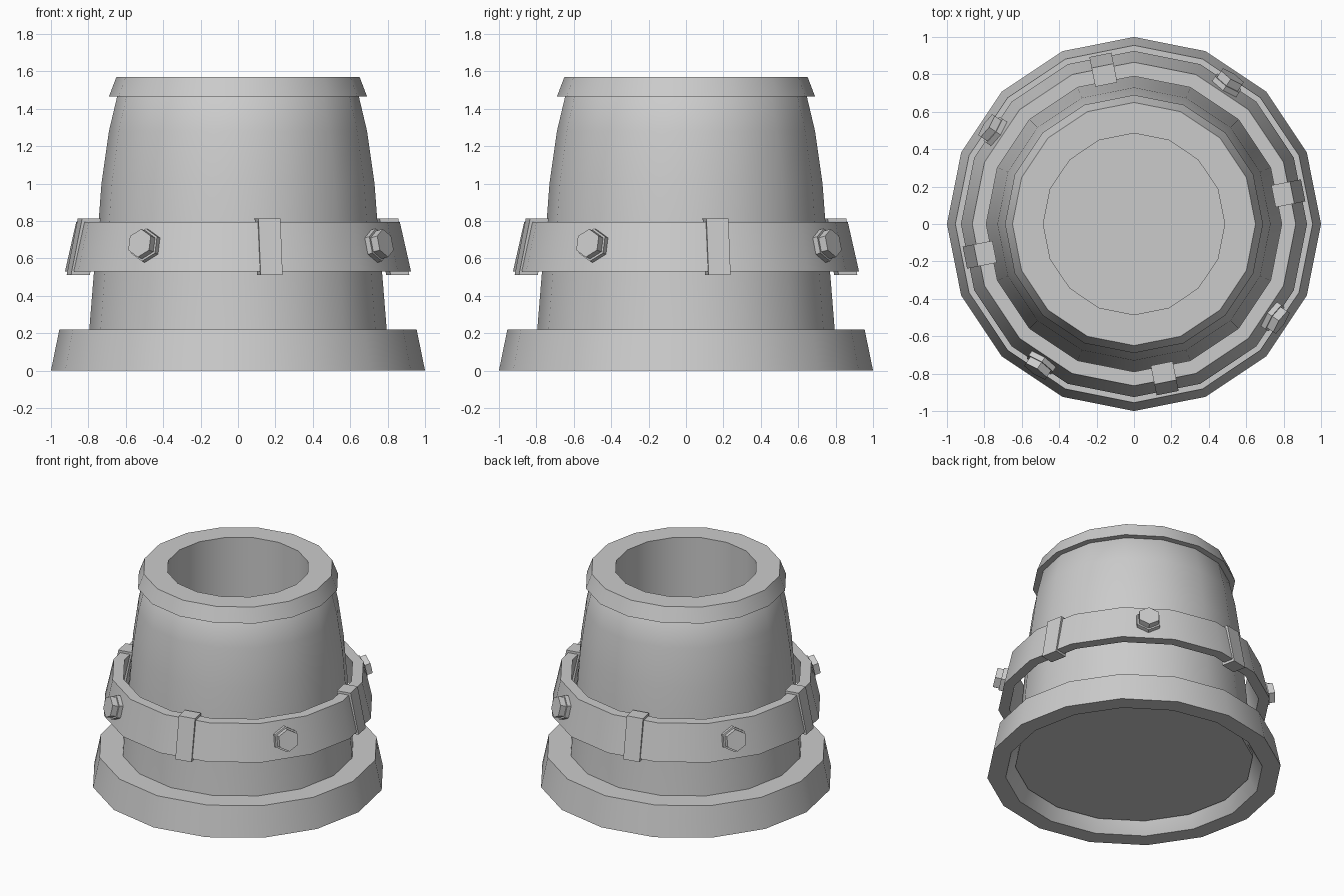
import bpy, bmesh, math
from mathutils import Matrix, Vector

if "Cube" in bpy.data.objects:
    bpy.data.objects.remove(bpy.data.objects["Cube"])

SIDES = 16
TILT = math.atan2(0.059, 0.26)      # slope of the clamp band


def finish(name, bm, smooth=False):
    bmesh.ops.recalc_face_normals(bm, faces=bm.faces)
    me = bpy.data.meshes.new(name)
    bm.to_mesh(me)
    bm.free()
    ob = bpy.data.objects.new(name, me)
    bpy.context.collection.objects.link(ob)
    if smooth:
        bpy.ops.object.select_all(action='DESELECT')
        ob.select_set(True)
        bpy.context.view_layer.objects.active = ob
        bpy.ops.object.shade_smooth_by_angle(angle=math.radians(30))
    return ob


def lathe(name, profile, closed=True):
    """Spin (radius, z) points; an open profile gets its two ends capped."""
    bm = bmesh.new()
    rings = []
    for r, z in profile:
        rings.append([bm.verts.new((r * math.cos(2 * math.pi * i / SIDES),
                                    r * math.sin(2 * math.pi * i / SIDES), z))
                      for i in range(SIDES)])
    pairs = list(zip(rings, rings[1:]))
    if closed:
        pairs.append((rings[-1], rings[0]))
    else:
        bm.faces.new(rings[0])
        bm.faces.new(rings[-1])
    for a, b in pairs:
        for i in range(SIDES):
            j = (i + 1) % SIDES
            bm.faces.new((a[i], a[j], b[j], b[i]))
    return finish(name, bm, True)


# Pot body with deep straight bore
lathe("body", [(0.81, 0.08), (0.795, 0.22), (0.77, 0.53), (0.745, 0.80),
               (0.73, 1.0), (0.69, 1.28), (0.645, 1.47), (0.60, 1.52),
               (0.485, 1.52), (0.485, 0.10)], closed=False)

# Base, rim and clamp band
lathe("base_ring", [(1.0, 0), (0.955, 0.22), (0.78, 0.22), (0.80, 0.12), (0.875, 0)])
lathe("top_rim", [(0.69, 1.465), (0.65, 1.57), (0.485, 1.57), (0.485, 1.465)])
lathe("clamp_band", [(0.925, 0.53), (0.865, 0.795), (0.79, 0.795), (0.85, 0.53)])


# Clips wrapped around the band
def clip(name, angle):
    bm = bmesh.new()
    section = [(0.922, 0.512), (0.862, 0.812), (0.76, 0.812), (0.82, 0.512)]
    a, b = [[bm.verts.new((r, y, z)) for r, z in section] for y in (-0.06, 0.06)]
    bm.faces.new(a)
    bm.faces.new(b)
    for i in range(4):
        j = (i + 1) % 4
        bm.faces.new((a[i], a[j], b[j], b[i]))
    bm.transform(Matrix.Rotation(angle, 4, 'Z'))
    finish(name, bm)


# Hex bolts: flange plus head, pointing square to the sloped band
def bolt(name, angle):
    bm = bmesh.new()
    place = (Matrix.Rotation(angle, 4, 'Z') @ Matrix.Translation((0.875, 0, 0.665))
             @ Matrix.Rotation(math.pi / 2 - TILT, 4, 'Y'))
    for radius, low, high in ((0.09, -0.03, 0.032), (0.077, 0.03, 0.075)):
        bmesh.ops.create_cone(
            bm, cap_ends=True, segments=6, radius1=radius, radius2=radius,
            depth=high - low,
            matrix=place @ Matrix.Translation((0, 0, (low + high) / 2))
            @ Matrix.Rotation(0, 4, 'Z'))
    # Turn the hexagon so a corner points up the slope
    axis = place.to_3x3() @ Vector((0, 0, 1))
    top = max((v.co for v in bm.verts), key=lambda c: c.z)
    flat = (top - place.translation)
    flat -= axis * flat.dot(axis)
    up = place.to_3x3() @ Vector((-1, 0, 0))
    bm.transform(Matrix.Translation(place.translation)
                 @ flat.rotation_difference(up).to_matrix().to_4x4()
                 @ Matrix.Translation(-place.translation))
    finish(name, bm)


for k in range(4):
    clip(f"band_clip_{k + 1}", math.radians(11.25 + 90 * k))
    bolt(f"band_bolt_{k + 1}", math.radians(56.25 + 90 * k))
